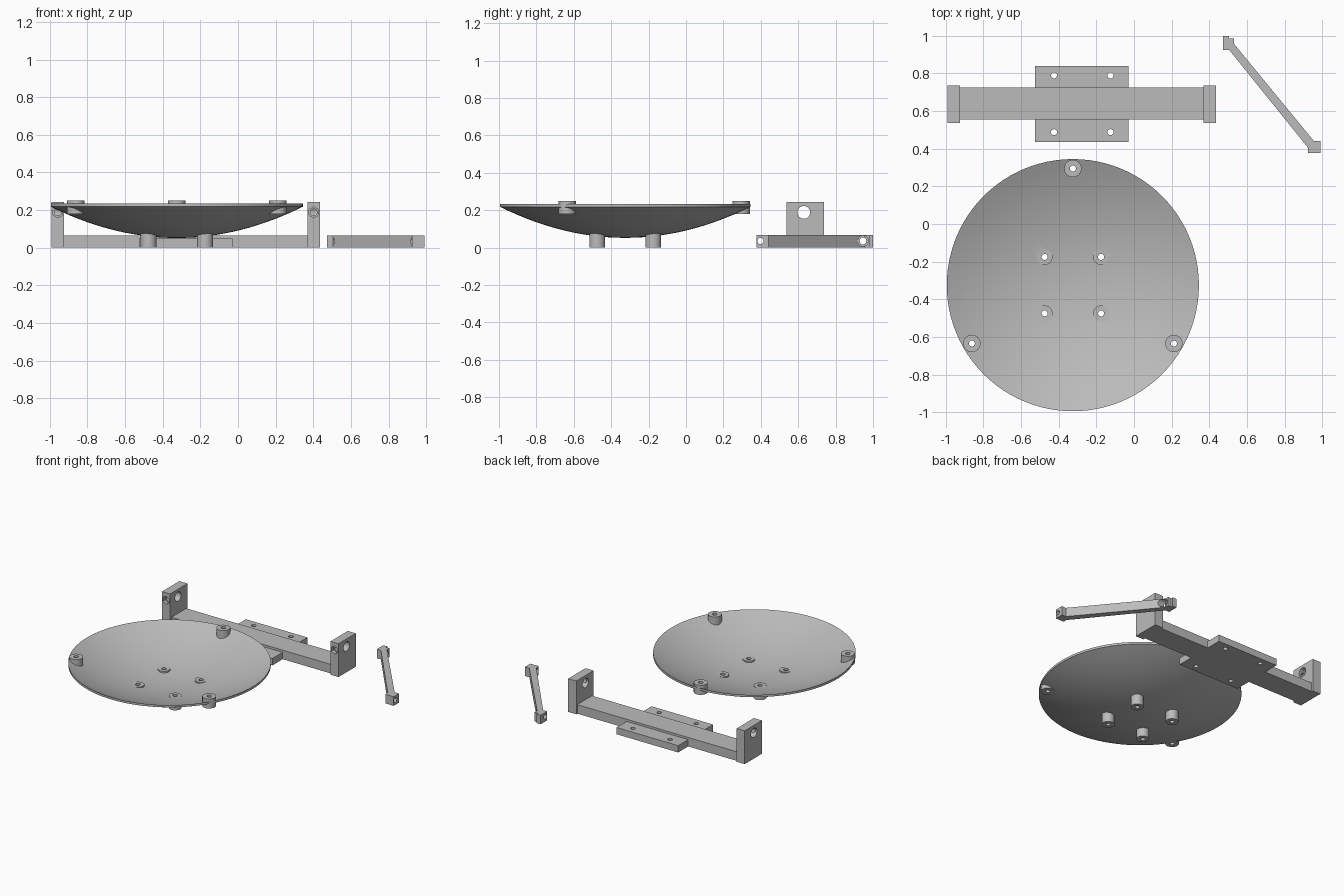
import bpy, bmesh, math
from mathutils import Matrix, Vector

if "Cube" in bpy.data.objects:
    bpy.data.objects.remove(bpy.data.objects["Cube"])

grey = bpy.data.materials.new("plain_grey")
grey.diffuse_color = (0.5, 0.5, 0.5, 1)
grey.use_nodes = True
grey.node_tree.nodes["Principled BSDF"].inputs["Base Color"].default_value = grey.diffuse_color


def make(name, bm):
    bmesh.ops.recalc_face_normals(bm, faces=bm.faces)
    me = bpy.data.meshes.new(name)
    bm.to_mesh(me)
    bm.free()
    me.materials.append(grey)
    ob = bpy.data.objects.new(name, me)
    bpy.context.collection.objects.link(ob)
    return ob


def box(name, x0, x1, y0, y1, z0, z1):
    bm = bmesh.new()
    bmesh.ops.create_cube(bm, size=1)
    for v in bm.verts:
        v.co = ((x0 + x1) / 2 + v.co.x * (x1 - x0),
                (y0 + y1) / 2 + v.co.y * (y1 - y0),
                (z0 + z1) / 2 + v.co.z * (z1 - z0))
    return make(name, bm)


def rod(name, a, b, r, sides=32):
    """Cylinder running from point a to point b."""
    a, b = Vector(a), Vector(b)
    turn = (b - a).to_track_quat('Z', 'Y').to_matrix().to_4x4()
    bm = bmesh.new()
    bmesh.ops.create_cone(bm, cap_ends=True, segments=sides, radius1=r, radius2=r,
                          depth=(b - a).length,
                          matrix=Matrix.Translation((a + b) / 2) @ turn)
    return make(name, bm)


def prism(name, pts, z0, z1):
    bm = bmesh.new()
    f = bm.faces.new([bm.verts.new((x, y, z0)) for x, y in pts])
    top = bmesh.ops.extrude_face_region(bm, geom=[f])
    for v in top['geom']:
        if isinstance(v, bmesh.types.BMVert):
            v.co.z = z1
    return make(name, bm)


def combine(ob, others, op):
    """Join to or cut from ob, then remove the tools."""
    for o in others:
        m = ob.modifiers.new("bool", 'BOOLEAN')
        m.operation, m.object, m.solver = op, o, 'EXACT'
    bpy.context.view_layer.update()
    dg = bpy.context.evaluated_depsgraph_get()
    me = bpy.data.meshes.new_from_object(ob.evaluated_get(dg))
    ob.modifiers.clear()
    ob.data = me
    for o in others:
        bpy.data.objects.remove(o)


def smooth(ob):
    bpy.ops.object.select_all(action='DESELECT')
    ob.select_set(True)
    bpy.context.view_layer.objects.active = ob
    bpy.ops.object.shade_smooth_by_angle(angle=math.radians(30))


# Dish: thin parabolic bowl turned about its own axis
CX = CY = -0.325
R, N, SEG = 0.67, 14, 96
under = [(R * i / N, 0.052 + 0.166 * (i / N) ** 2) for i in range(N + 1)]
inner = [(r, z + 0.016) for r, z in reversed(under)]
bm = bmesh.new()
rings = []
for r, z in under + inner:
    if r == 0:
        rings.append([bm.verts.new((CX, CY, z))] * SEG)
    else:
        rings.append([bm.verts.new((CX + r * math.cos(math.tau * k / SEG),
                                    CY + r * math.sin(math.tau * k / SEG), z))
                      for k in range(SEG)])
for a, b in zip(rings, rings[1:]):
    for k in range(SEG):
        n = (k + 1) % SEG
        bm.faces.new(list(dict.fromkeys((a[k], a[n], b[n], b[k]))))
dish = make("dish", bm)

# Mounting feet and rim bosses, all bored through
feet = [(CX + sx * 0.15, CY + sy * 0.15) for sx in (-1, 1) for sy in (-1, 1)]
rim = [(CX + 0.62 * math.cos(math.radians(a)), CY + 0.62 * math.sin(math.radians(a)))
       for a in (90, 210, 330)]
bosses = [rod("foot", (x, y, 0), (x, y, 0.09), 0.042) for x, y in feet]
bosses += [rod("rim_boss", (x, y, 0.18), (x, y, 0.25), 0.046) for x, y in rim]
combine(dish, bosses, 'UNION')
combine(dish, [rod("bore", (x, y, -0.1), (x, y, 0.4), 0.016, 24)
               for x, y in feet + rim], 'DIFFERENCE')
smooth(dish)

# Bracket: long bar, flange plate and two upright end plates
bracket = box("bracket", -0.96, 0.40, 0.555, 0.725, 0, 0.066)
ends = [(-0.99, -0.925), (0.37, 0.435)]
combine(bracket, [box("flange", -0.525, -0.028, 0.437, 0.84, 0, 0.05)]
        + [box("end_plate", a, b, 0.538, 0.737, 0, 0.243) for a, b in ends], 'UNION')
cuts = [rod("screw_hole", (x, y, -0.1), (x, y, 0.2), 0.016, 24)
        for x in (-0.425, -0.125) for y in (0.488, 0.79)]
for a, b in ends:
    m = (a + b) / 2
    cuts.append(rod("pivot_hole", (a - 0.02, 0.63, 0.188), (b + 0.02, 0.63, 0.188), 0.034))
    cuts.append(rod("set_screw_hole", (m, 0.5, 0.188), (m, 0.63, 0.188), 0.018, 24))
    cuts.append(rod("nut_pocket", (m, 0.5, 0.188), (m, 0.565, 0.188), 0.029, 6))
combine(bracket, cuts, 'DIFFERENCE')
smooth(bracket)

# Strut: slanted bar with a drilled block at each end
H = 0.066
strut = prism("strut", [(0.49, 0.985), (0.49, 0.944), (0.505, 0.926), (0.925, 0.405),
                        (0.96, 0.405), (0.957, 0.44), (0.532, 0.957), (0.532, 0.985)], 0, H)
combine(strut, [box("upper_block", 0.473, 0.505, 0.925, 1.0, 0, H),
                box("lower_block", 0.925, 0.992, 0.378, 0.44, 0, H)], 'UNION')
combine(strut, [rod("bolt_hole", (0.4, 0.946, 0.035), (0.55, 0.946, 0.035), 0.018, 24),
                rod("counterbore", (0.507, 0.946, 0.035), (0.60, 0.946, 0.035), 0.029),
                rod("pin_hole", (0.88, 0.398, 0.035), (1.05, 0.398, 0.035), 0.017, 24)],
        'DIFFERENCE')
smooth(strut)
